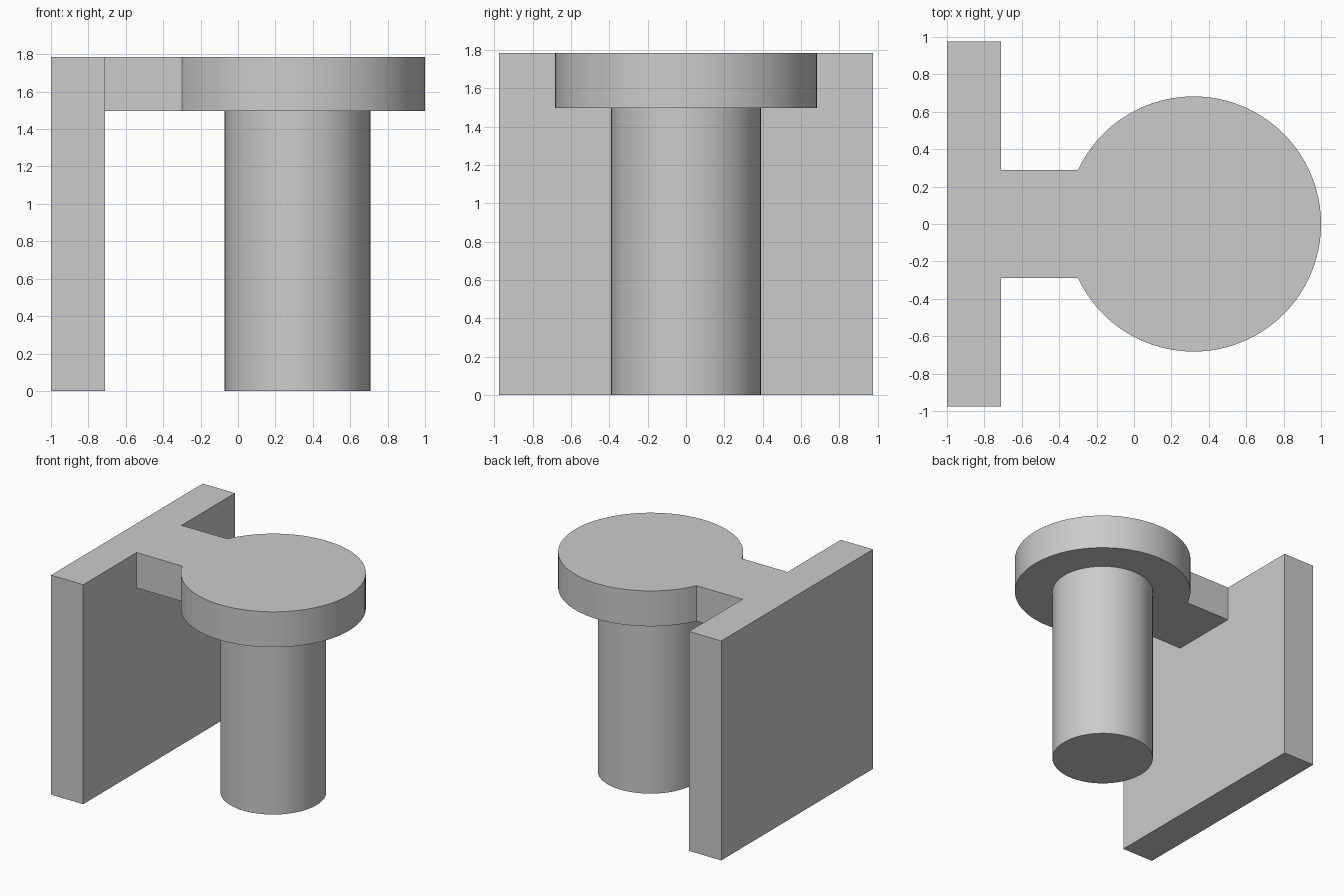
import bpy

cube = bpy.data.objects.get("Cube")
if cube:
    bpy.data.objects.remove(cube, do_unlink=True)

# Single grey material
grey = bpy.data.materials.new("plain_grey")
grey.use_nodes = True
colour = (0.6, 0.6, 0.6, 1)
grey.diffuse_color = colour
grey.node_tree.nodes["Principled BSDF"].inputs["Base Color"].default_value = colour

TOP, UNDER = 1.785, 1.497      # slab top and underside
POST_X = 0.318                 # shared axis of disc and post


def finish(name):
    obj = bpy.context.object
    obj.name = name
    bpy.ops.object.transform_apply(location=True, rotation=True, scale=True)
    obj.data.materials.append(grey)
    return obj


def box(name, x0, x1, half_y, z0, z1):
    bpy.ops.mesh.primitive_cube_add(size=1, location=((x0 + x1) / 2, 0, (z0 + z1) / 2))
    bpy.context.object.scale = (x1 - x0, 2 * half_y, z1 - z0)
    return finish(name)


def cylinder(name, radius, z0, z1):
    bpy.ops.mesh.primitive_cylinder_add(vertices=96, radius=radius, depth=z1 - z0,
                                        location=(POST_X, 0, (z0 + z1) / 2))
    return finish(name)


# Upright wall, connecting neck, round slab and post
wall = box("wall_and_post_bracket", -1.0, -0.71, 0.975, 0, TOP)
parts = [
    cylinder("round_slab", 0.682, UNDER, TOP),
    box("neck", -0.85, 0.1, 0.29, UNDER, TOP),
    cylinder("post", 0.39, 0, UNDER + 0.15),
]

# Fuse into one seamless solid
bpy.ops.object.select_all(action='DESELECT')
bpy.context.view_layer.objects.active = wall
wall.select_set(True)
for part in (parts[1], parts[0], parts[2]):
    union = wall.modifiers.new("union", 'BOOLEAN')
    union.operation = 'UNION'
    union.solver = 'EXACT'
    union.object = part
    bpy.ops.object.modifier_apply(modifier=union.name)
    bpy.data.objects.remove(part, do_unlink=True)

# Smooth round sides, crisp rims
bpy.ops.object.shade_smooth_by_angle(angle=0.5)
